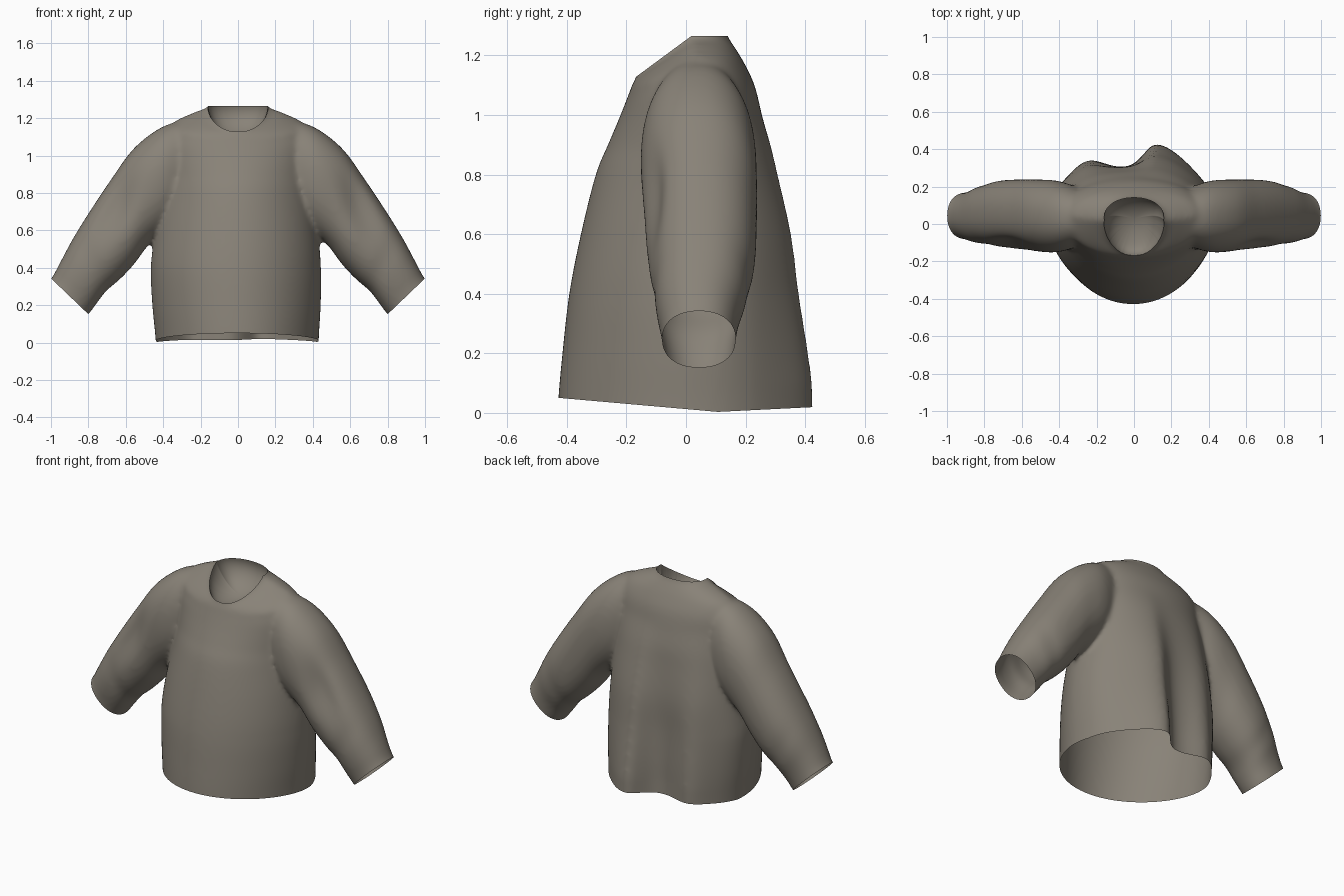
import bpy, bmesh, math
from mathutils import Vector

if "Cube" in bpy.data.objects:
    bpy.data.objects.remove(bpy.data.objects["Cube"])

cloth = bpy.data.materials.new("taupe cloth")
cloth.diffuse_color = (0.25, 0.225, 0.187, 1)
cloth.use_nodes = True
cloth.node_tree.nodes["Principled BSDF"].inputs["Base Color"].default_value = cloth.diffuse_color


def smooth_rows(rows, steps=5):
    """Catmull-Rom interpolation between rows of section numbers."""
    out = []
    for i in range(len(rows) - 1):
        a, b, c, d = (rows[max(i - 1, 0)], rows[i], rows[i + 1],
                      rows[min(i + 2, len(rows) - 1)])
        for k in range(steps):
            t = k / steps
            out.append([0.5 * (2 * q + (r - p) * t + (2 * p - 5 * q + 4 * r - s) * t * t
                               + (3 * q - p - 3 * r + s) * t ** 3)
                        for p, q, r, s in zip(a, b, c, d)])
    return out + [list(rows[-1])]


def loft(bm, rings):
    """Closed tube through rings of points, capped at both ends."""
    rs = [[bm.verts.new(p) for p in ring] for ring in rings]
    n = len(rs[0])
    for a, b in zip(rs, rs[1:]):
        for i in range(n):
            j = (i + 1) % n
            bm.faces.new((a[i], a[j], b[j], b[i]))
    bm.faces.new(rs[0][::-1])
    bm.faces.new(rs[-1])


def bump(x, c, left, right):
    return math.exp(-((x - c) / (left if x < c else right)) ** 2)


def line_opening(bm, loop, inward, depth, rings=14):
    """Hollow bowl that curves inward from an open rim."""
    centre = sum((v.co for v in loop), Vector()) / len(loop)
    prev = loop
    for k in range(1, rings + 1):
        a = math.pi / 2 * k / rings
        r, sink = math.cos(a), inward * depth * math.sin(a)
        if k == rings:
            new = [bm.verts.new(centre + sink)] * len(loop)
        else:
            new = []
            for v in loop:
                d = v.co - centre
                up = inward * d.dot(inward)
                new.append(bm.verts.new(centre + (d - up) * r + up * r ** 4 + sink))
        for i in range(len(loop)):
            j = (i + 1) % len(loop)
            quad = [prev[i], prev[j], new[j], new[i]]
            bm.faces.new(quad[:3] if k == rings else quad)
        prev = new


def rim_loops(bm):
    """Ordered vertex loops of all open rims."""
    edges = {e for e in bm.edges if e.is_boundary}
    loops = []
    while edges:
        e = edges.pop()
        e.smooth = False
        start, v = e.verts
        loop = [start]
        while v != start:
            loop.append(v)
            e = next(x for x in v.link_edges if x in edges)
            edges.remove(e)
            e.smooth = False
            v = e.other_vert(v)
        loops.append(loop)
    return loops


N = 96
bm = bmesh.new()

# Body sections: half width, front y, back y, front z, back z
body = [(.43, -.435, .345, -.12, -.12), (.437, -.43, .34, .03, .03),
        (.45, -.415, .335, .2, .2), (.455, -.392, .325, .4, .4),
        (.435, -.353, .32, .6, .6), (.41, -.303, .295, .8, .8),
        (.40, -.262, .28, .9, .9), (.395, -.228, .255, .98, 1.0),
        (.39, -.20, .23, 1.05, 1.10), (.35, -.185, .195, 1.09, 1.175),
        (.25, -.175, .165, 1.115, 1.225), (.157, -.165, .14, 1.13, 1.265),
        (.150, -.165, .125, 1.20, 1.335)]
rings = []
for hw, yf, yb, zf, zb in smooth_rows(body):
    ring = []
    mid = 0.02
    pinch = 1.15 + .2 * bump(zf, .85, .2, .12)
    for i in range(N):
        t = 2 * math.pi * i / N
        c, s = math.cos(t), math.sin(t)
        x = hw * c - 0.012 * max(0, 1 - abs(zf - .4) / .6)
        y = mid + ((yb - mid) * abs(s) ** .8 if s > 0
                   else (yf - mid) * abs(s) ** (pinch if zf < 1.08 else 1))
        z = zf + (zb - zf) * max(0, min(1, (y - yf) / (yb - yf) / .6))
        # hanging folds across the back, fading towards the shoulders
        amp = max(0, min(1, (1.0 - zf) / .9))
        if s > 0:
            y += amp * min(1, s * 2) * (.10 * bump(x, .12, .08, .2)
                 + .045 * bump(x, -.26, .1, .1) - .035 * bump(x, -.05, .12, .1))
        ring.append((x, y, z))
    rings.append(ring)
loft(bm, rings)

# Sleeve sections: top x, top z, bottom x, bottom z, front y, back y
sleeve = [(.20, 1.19, .22, .70, -.08, .16), (.30, 1.185, .30, .65, -.12, .195),
          (.42, 1.145, .39, .60, -.15, .23),
          (.56, 1.035, .48, .52, -.15, .238), (.68, .87, .555, .42, -.145, .238),
          (.79, .705, .63, .34, -.13, .232), (.88, .56, .705, .275, -.115, .215),
          (.95, .43, .755, .21, -.095, .18), (1.0, .34, .80, .15, -.08, .167),
          (1.07, .265, .87, .075, -.08, .165)]
for side in (-1, 1):
    rings = []
    for tx, tz, bx, bz, yf, yb in smooth_rows(sleeve):
        ring = []
        for i in range(N):
            t = 2 * math.pi * i / N
            c, s = math.cos(t), math.sin(t)
            c, s = (math.copysign(abs(v) ** .9, v) for v in (c, s))
            # soft elbow creases, and a dent in the upper front of the sleeve
            k = 1 - .05 * abs(s) * bump(tx, .87, .04, .04)
            dent = .045 * bump(tx, .68, .1, .13) * bump(c, .4, .45, .4) if s < 0 else 0
            ring.append((side * ((tx + bx) / 2 + (tx - bx) / 2 * c),
                         (yf + yb) / 2 + (yb - yf) / 2 * s * k + dent,
                         (tz + bz) / 2 + (tz - bz) / 2 * c))
        rings.append(ring)
    loft(bm, rings)
bmesh.ops.recalc_face_normals(bm, faces=bm.faces[:])

# Fuse body and sleeves into one soft skin
mesh = bpy.data.meshes.new("sweater")
bm.to_mesh(mesh)
bm.free()
sweater = bpy.data.objects.new("sweater", mesh)
bpy.context.collection.objects.link(sweater)
fuse = sweater.modifiers.new("fuse", 'REMESH')
fuse.mode = 'VOXEL'
fuse.voxel_size = 0.013
soft = sweater.modifiers.new("soft", 'SMOOTH')
soft.factor = 0.5
soft.iterations = 12
bpy.context.view_layer.update()
skin = bpy.data.meshes.new_from_object(
    sweater.evaluated_get(bpy.context.evaluated_depsgraph_get()))
sweater.modifiers.clear()
sweater.data = skin

# Cut the openings: neck (two planes), hem (two planes), both cuffs
cuts = [((0, -.165, 1.13), (0, -.738, 1)), ((0, 0, 1.265), (0, 0, 1)),
        ((0, .1, .004), (0, -.088, -1)), ((0, .1, .003), (0, .05, -1)),
        ((.9, 0, .2475), (.69, 0, -.72)), ((-.9, 0, .2475), (-.69, 0, -.72))]
bm = bmesh.new()
bm.from_mesh(skin)
for co, no in cuts:
    bmesh.ops.bisect_plane(bm, geom=bm.verts[:] + bm.edges[:] + bm.faces[:], dist=1e-5,
                           plane_co=Vector(co), plane_no=Vector(no).normalized(),
                           clear_outer=True)
bmesh.ops.remove_doubles(bm, verts=[v for v in bm.verts if v.is_boundary], dist=1e-4)

# Hollow bowl inside the neck; hem and cuffs stay open
for loop in rim_loops(bm):
    c = sum((v.co for v in loop), Vector()) / len(loop)
    if c.z > 1:
        line_opening(bm, loop, Vector((0, .35, -1)).normalized(), .13)
bmesh.ops.recalc_face_normals(bm, faces=bm.faces[:])
for f in bm.faces:
    f.smooth = True
bm.to_mesh(skin)
bm.free()
skin.materials.clear()
skin.materials.append(cloth)
